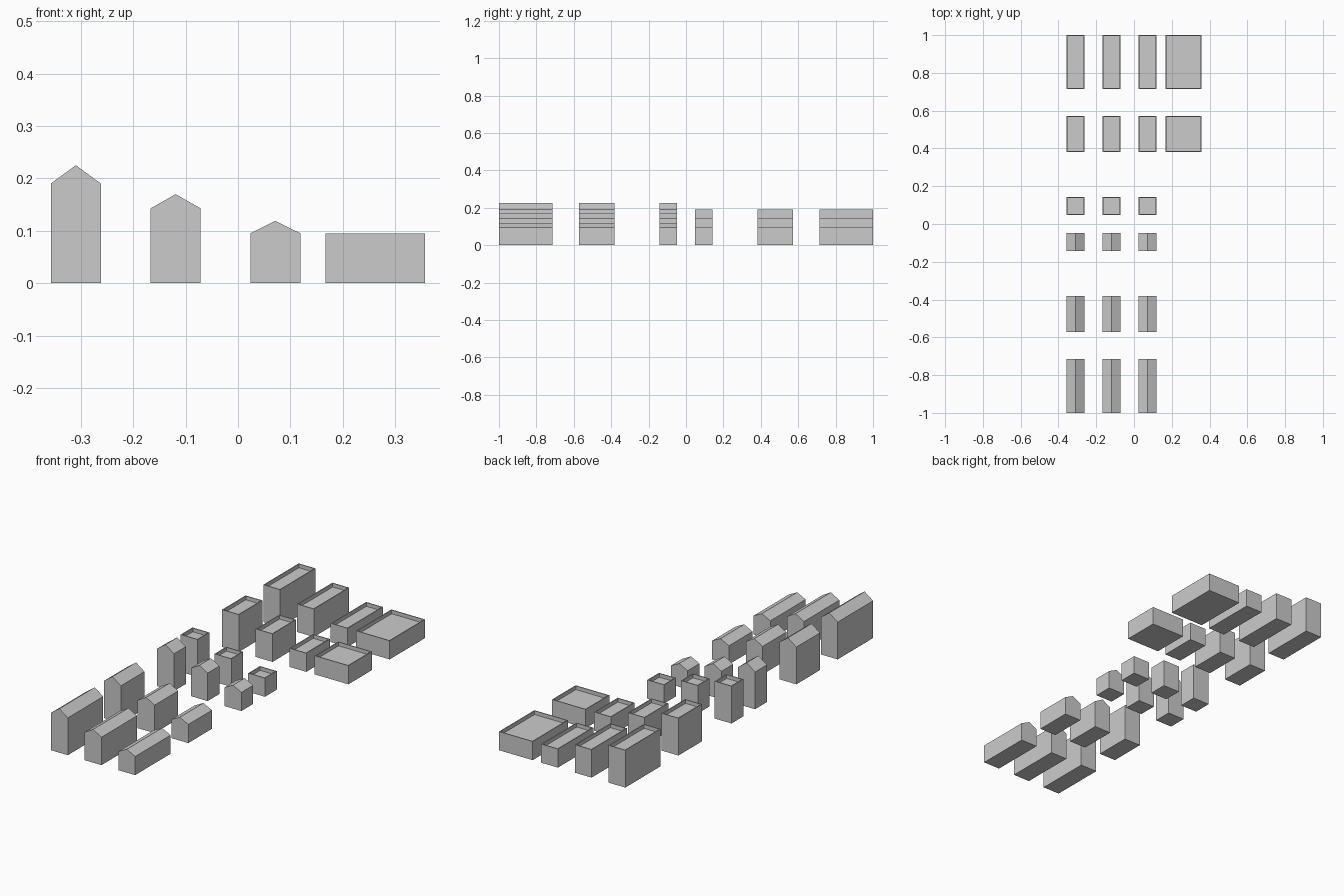
import bpy, bmesh

if "Cube" in bpy.data.objects:
    bpy.data.objects.remove(bpy.data.objects["Cube"])

U = 2 / 21          # one block module
RIM = 0.05 * U      # parapet thickness
DEPTH = 0.2 * U     # parapet height above the roof deck


def finish(bm, name):
    bmesh.ops.recalc_face_normals(bm, faces=bm.faces)
    mesh = bpy.data.meshes.new(name)
    bm.to_mesh(mesh)
    bm.free()
    bpy.context.collection.objects.link(bpy.data.objects.new(name, mesh))


def extrude_profile(name, profile, y0, y1):
    """Closed xz profile extruded along y."""
    bm = bmesh.new()
    face = bm.faces.new([bm.verts.new((x, y0, z)) for x, z in profile])
    new = bmesh.ops.extrude_face_region(bm, geom=[face])["geom"]
    verts = [g for g in new if isinstance(g, bmesh.types.BMVert)]
    bmesh.ops.translate(bm, verts=verts, vec=(0, y1 - y0, 0))
    return bm


def gabled_house(name, x0, x1, y0, y1, wall, peak):
    profile = [(x0, 0), (x1, 0), (x1, wall), ((x0 + x1) / 2, peak), (x0, wall)]
    finish(extrude_profile(name, profile, y0, y1), name)


def flat_house(name, x0, x1, y0, y1, wall):
    bm = extrude_profile(name, [(x0, 0), (x1, 0), (x1, wall), (x0, wall)], y0, y1)
    # Roof deck sunk behind a thin parapet
    top = max(bm.faces, key=lambda f: f.calc_center_median().z)
    bmesh.ops.recalc_face_normals(bm, faces=bm.faces)
    bmesh.ops.inset_region(bm, faces=[top], thickness=RIM, use_even_offset=True)
    new = bmesh.ops.extrude_face_region(bm, geom=[top])["geom"]
    verts = [g for g in new if isinstance(g, bmesh.types.BMVert)]
    bmesh.ops.translate(bm, verts=verts, vec=(0, 0, -DEPTH))
    if top.is_valid:
        bmesh.ops.delete(bm, geom=[top], context="FACES_ONLY")
    finish(bm, name)


# label, left x and wall height in modules, ridge height in units
columns = [("tall", -3.75, 2.0, 0.225), ("medium", -1.75, 1.5, 0.170), ("low", 0.25, 1.0, 0.119)]
# label, near and far y in modules
rows = [("short", 0.5, 1.5), ("middle", 4, 6), ("long", 7.5, 10.5)]

for row, y0, y1 in rows:
    for col, x, h, peak in columns:
        gabled_house(f"{col}_{row}_gabled_house", x * U, (x + 1) * U, -y1 * U, -y0 * U, h * U, peak)
        flat_house(f"{col}_{row}_flat_house", x * U, (x + 1) * U, y0 * U, y1 * U, h * U)
    # Wide low blocks at the back right
    if row != "short":
        flat_house(f"wide_{row}_flat_house", 1.75 * U, 3.75 * U, y0 * U, y1 * U, U)
